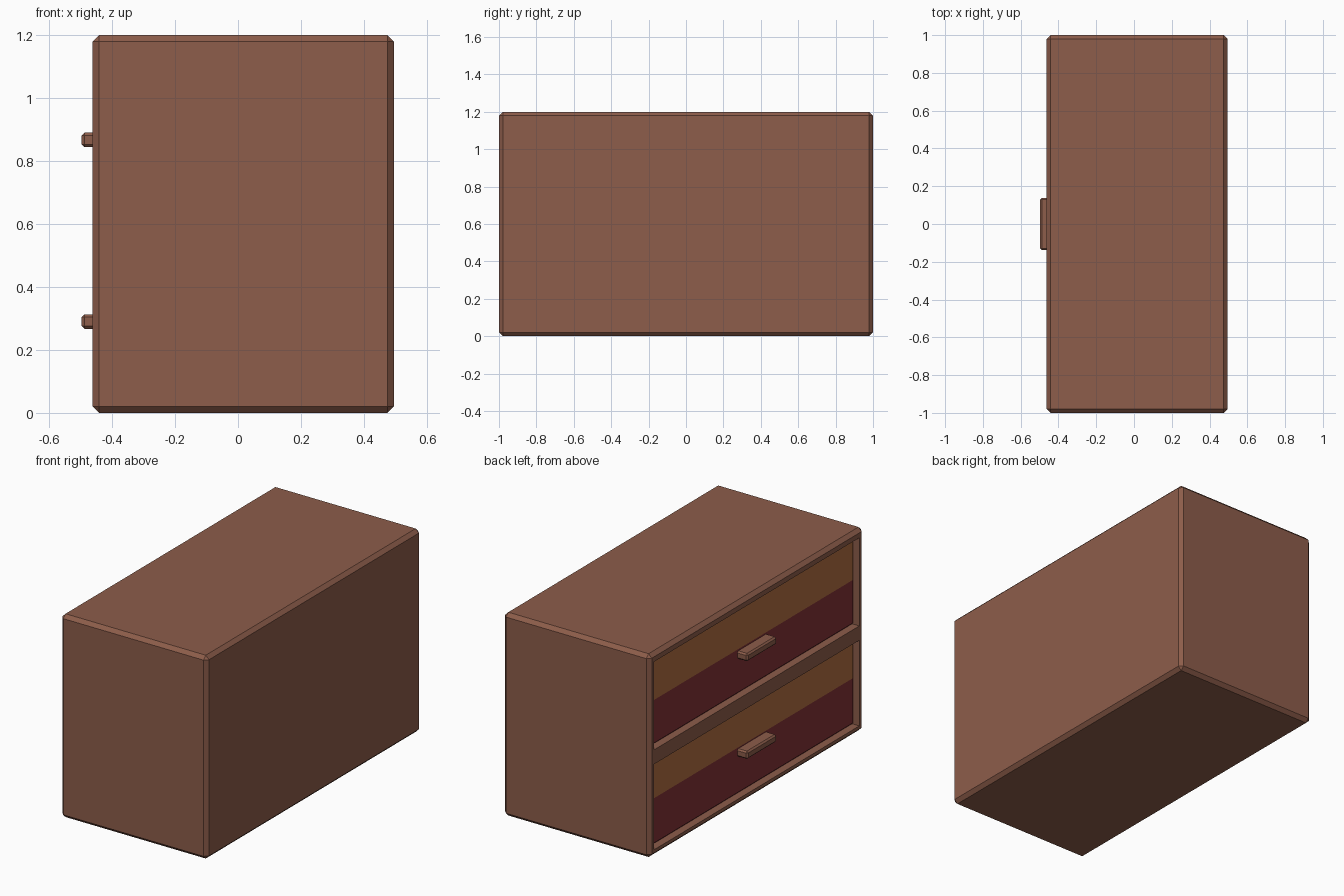
import bpy, bmesh
from mathutils import Vector

if "Cube" in bpy.data.objects:
    bpy.data.objects.remove(bpy.data.objects["Cube"])


def material(name, rgb):
    m = bpy.data.materials.new(name)
    m.diffuse_color = (*rgb, 1)
    m.use_nodes = True
    m.node_tree.nodes["Principled BSDF"].inputs["Base Color"].default_value = m.diffuse_color
    return m


WOOD = material("brown wood", (0.266, 0.109, 0.069))
GOLD = material("golden brown", (0.440, 0.156, 0.053))
RED = material("dark red", (0.227, 0.032, 0.038))


def box(name, lo, hi, chamfer=0.0, mats=(WOOD,), split_z=None):
    """Chamfered box; above split_z the faces take the second material."""
    lo, hi = Vector(lo), Vector(hi)
    bm = bmesh.new()
    bmesh.ops.create_cube(bm, size=1)
    for v in bm.verts:
        v.co = [(lo[i] + hi[i]) / 2 + v.co[i] * (hi[i] - lo[i]) for i in range(3)]
    if chamfer:
        bmesh.ops.bevel(bm, geom=bm.edges[:], offset=chamfer, segments=1,
                        affect='EDGES', profile=0.5)
    if split_z is not None:
        geom = bm.verts[:] + bm.edges[:] + bm.faces[:]
        bmesh.ops.bisect_plane(bm, geom=geom, plane_co=(0, 0, split_z), plane_no=(0, 0, 1))
        for f in bm.faces:
            f.material_index = int(f.calc_center_median().z > split_z)
    bmesh.ops.recalc_face_normals(bm, faces=bm.faces[:])
    me = bpy.data.meshes.new(name)
    bm.to_mesh(me)
    bm.free()
    for m in mats:
        me.materials.append(m)
    ob = bpy.data.objects.new(name, me)
    bpy.context.collection.objects.link(ob)
    return ob


# Cabinet body
FACE, DRAWER_FACE = -0.462, -0.432
body = box("cabinet_body", (FACE, -1, 0), (0.496, 1, 1.2), 0.021)

# Drawers: name, opening bottom and top, colour split height, handle height
DRAWERS = [("lower", 0.04, 0.545, 0.32, 0.29),
           ("upper", 0.63, 1.15, 0.90, 0.867)]

for name, z0, z1, split, hz in DRAWERS:
    # Recess cut into the body
    cutter = box(name + "_recess_cutter", (-0.6, -0.957, z0), (-0.38, 0.957, z1))
    cutter.hide_render = True
    mod = body.modifiers.new(name + " recess", 'BOOLEAN')
    mod.operation, mod.solver, mod.object = 'DIFFERENCE', 'EXACT', cutter
    # Two-tone drawer front
    box(name + "_drawer_front", (DRAWER_FACE, -0.953, z0 + 0.004),
        (-0.37, 0.953, z1 - 0.004), 0.012, (RED, GOLD), split)
    # Bar handle
    box(name + "_handle", (-0.497, -0.138, hz - 0.023),
        (DRAWER_FACE + 0.02, 0.138, hz + 0.023), 0.009)

# Bake the recesses and remove the cutters
bpy.context.view_layer.update()
deps = bpy.context.evaluated_depsgraph_get()
cut_mesh = bpy.data.meshes.new_from_object(body.evaluated_get(deps))
body.modifiers.clear()
body.data = cut_mesh
for ob in [o for o in bpy.data.objects if o.name.endswith("cutter")]:
    bpy.data.objects.remove(ob)
